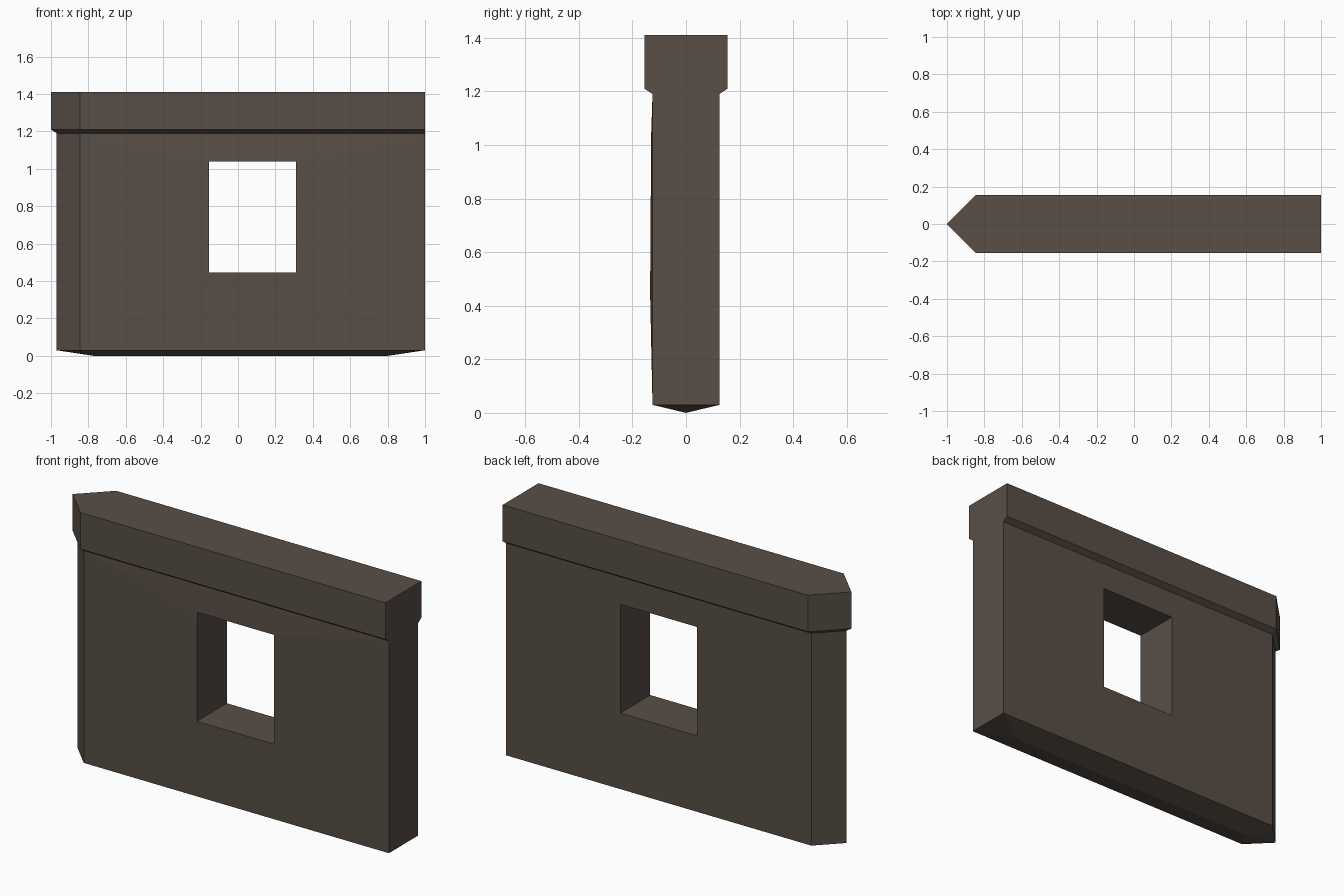
import bpy, bmesh

if "Cube" in bpy.data.objects:
    bpy.data.objects.remove(bpy.data.objects["Cube"])

stone = bpy.data.materials.new("dark brown stone")
stone.diffuse_color = (0.098, 0.077, 0.062, 1)
stone.use_nodes = True
stone.node_tree.nodes["Principled BSDF"].inputs["Base Color"].default_value = stone.diffuse_color


def outline(tip, half, z):
    """Pentagon plan: pointed at the left end, square at the right end."""
    pts = [(tip, 0), (-0.845, -half), (1, -half), (1, half), (-0.845, half)]
    return [(x, y, z) for x, y in pts]


def finish(bm, name):
    bmesh.ops.recalc_face_normals(bm, faces=bm.faces)
    mesh = bpy.data.meshes.new(name)
    bm.to_mesh(mesh)
    bm.free()
    mesh.materials.append(stone)
    bpy.context.collection.objects.link(bpy.data.objects.new(name, mesh))


bm = bmesh.new()
# Stacked rings: wall foot, wall top, cap underside, cap top
rings = [[bm.verts.new(p) for p in outline(*r)] for r in
         [(-0.97, 0.125, 0.03), (-0.97, 0.125, 1.19), (-1, 0.155, 1.21), (-1, 0.155, 1.41)]]
for level, (low, high) in enumerate(zip(rings, rings[1:])):
    for i in range(5):
        if level == 0 and i in (1, 3):
            continue  # long wall sides are built around the window
        j = (i + 1) % 5
        bm.faces.new((low[i], low[j], high[j], high[i]))
bm.faces.new(rings[-1])

# Window opening through the wall; the front bulges very slightly
foot, top = rings[0], rings[1]
corners = [(-0.155, 0.445), (0.31, 0.445), (0.31, 1.04), (-0.155, 1.04)]
front = [bm.verts.new((x, -0.134 if z < 0.5 else -0.130, z)) for x, z in corners]
back = [bm.verts.new((x, 0.125, z)) for x, z in corners]
front_edge = [foot[1], foot[2], top[2], top[1]]
back_edge = [foot[4], foot[3], top[3], top[4]]
for a, b in ((front_edge, front), (front, back), (back, back_edge)):
    for i in range(4):
        j = (i + 1) % 4
        bm.faces.new((a[i], a[j], b[j], b[i]))

# Shallow keel under the wall
left = bm.verts.new((-0.77, 0, 0))
right = bm.verts.new((0.8, 0, 0))
bm.faces.new((foot[1], foot[2], right, left))
bm.faces.new((foot[3], foot[4], left, right))
bm.faces.new((foot[2], foot[3], right))
bm.faces.new((foot[0], foot[1], left))
bm.faces.new((foot[4], foot[0], left))
finish(bm, "window_wall")
